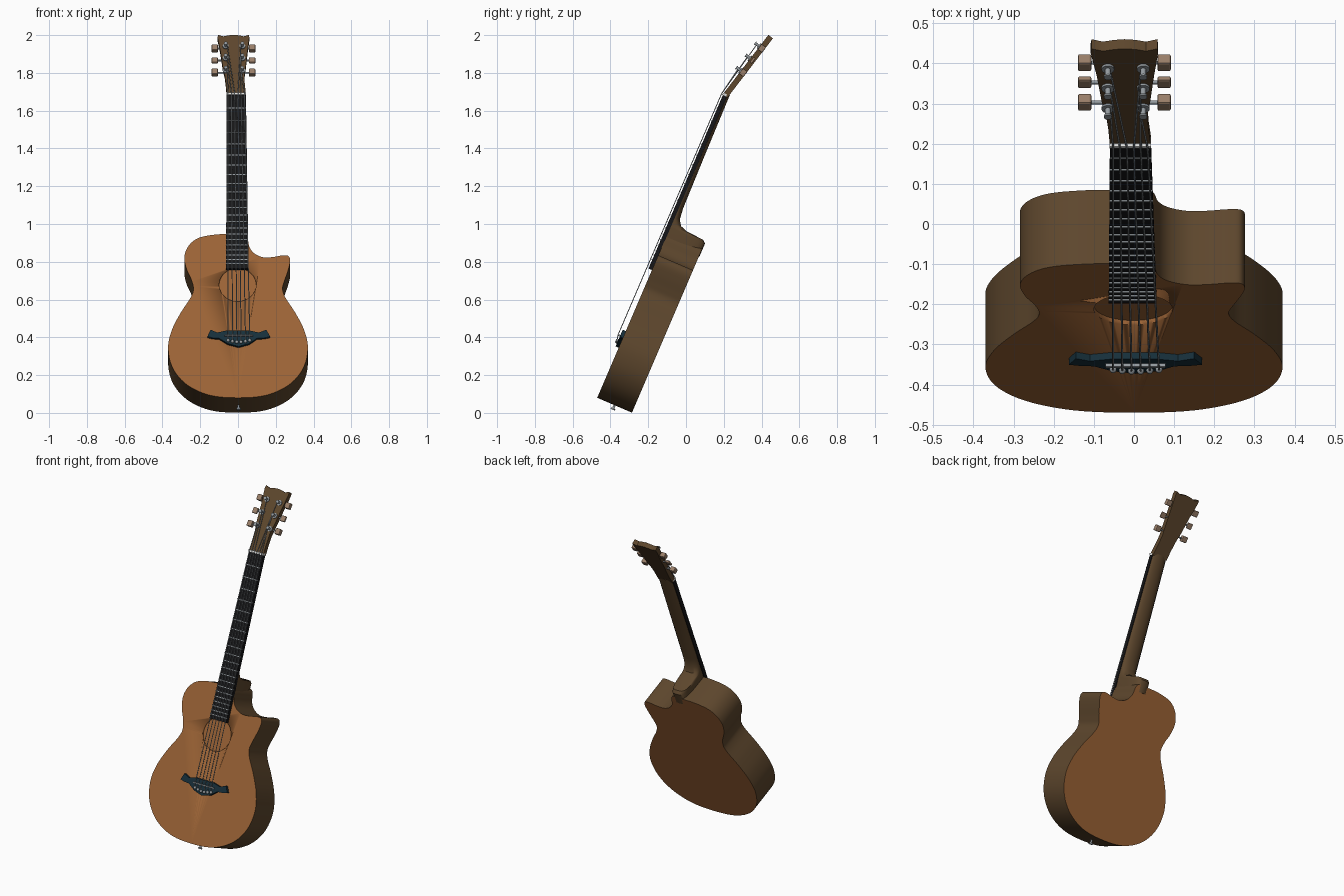
import bpy, bmesh, math
from mathutils import Matrix, Vector

if "Cube" in bpy.data.objects:
    bpy.data.objects.remove(bpy.data.objects["Cube"], do_unlink=True)

# Local frame: x across, y depth (negative = front), z along the neck
FRAME = Matrix.Translation((0, -0.47, 0.08)) @ Matrix.Rotation(math.radians(-23.2), 4, 'X')
BEND = Matrix.Translation((0, -0.02, 1.745)) @ Matrix.Rotation(math.radians(-14.3), 4, 'X')
HEAD = FRAME @ BEND


def material(name, rgb, rough=0.6):
    m = bpy.data.materials.new(name)
    m.use_nodes = True
    m.diffuse_color = (*rgb, 1)
    bsdf = next(n for n in m.node_tree.nodes if n.type == 'BSDF_PRINCIPLED')
    bsdf.inputs["Base Color"].default_value = (*rgb, 1)
    bsdf.inputs["Roughness"].default_value = rough
    return m


SPRUCE = material("honey wood", (0.33, 0.125, 0.036))
BROWN = material("brown wood", (0.11, 0.062, 0.026))
BLACK = material("black fretboard", (0.008, 0.008, 0.009))
NAVY = material("dark blue bridge", (0.008, 0.028, 0.042))
STEEL = material("steel", (0.30, 0.33, 0.35))
WHITE = material("white nut", (0.75, 0.75, 0.73))
TAN = material("tan button", (0.32, 0.21, 0.14))


def finish(name, bm, mats, frame, smooth=True):
    bmesh.ops.recalc_face_normals(bm, faces=bm.faces[:])
    me = bpy.data.meshes.new(name)
    bm.to_mesh(me)
    bm.free()
    ob = bpy.data.objects.new(name, me)
    bpy.context.scene.collection.objects.link(ob)
    for m in mats:
        me.materials.append(m)
    ob.matrix_world = frame
    if smooth:
        bpy.ops.object.select_all(action='DESELECT')
        ob.select_set(True)
        bpy.context.view_layer.objects.active = ob
        bpy.ops.object.shade_smooth_by_angle(angle=math.radians(35))
    return ob


def loft(bm, rings):
    rows = [[bm.verts.new(p) for p in r] for r in rings]
    n = len(rows[0])
    for a, b in zip(rows, rows[1:]):
        for i in range(n):
            bm.faces.new((a[i], a[(i + 1) % n], b[(i + 1) % n], b[i]))
    bm.faces.new(rows[0])
    bm.faces.new(rows[-1])


def prism(name, pts, d0, d1, mats, frame=FRAME):
    bm = bmesh.new()
    loft(bm, [[(x, d, z) for x, z in pts] for d in (d0, d1)])
    return finish(name, bm, mats, frame)


def boxes(name, items, mat, frame=FRAME, bevel=0):
    bm = bmesh.new()
    for c, s in items:
        bmesh.ops.create_cube(bm, size=1, matrix=Matrix.Translation(c) @ Matrix.Diagonal((*s, 1)))
    ob = finish(name, bm, [mat], frame, False)
    if bevel:
        mod = ob.modifiers.new("soft edges", 'BEVEL')
        mod.width, mod.segments = bevel, 2
    return ob


def rods(name, items, mat, frame=FRAME, sides=16):
    """Cylinders given as (start, end, radius)."""
    bm = bmesh.new()
    for a, b, r in items:
        a, b = Vector(a), Vector(b)
        m = Matrix.Translation((a + b) / 2) @ (b - a).to_track_quat('Z', 'Y').to_matrix().to_4x4()
        bmesh.ops.create_cone(bm, cap_ends=True, segments=sides, radius1=r, radius2=r,
                              depth=(b - a).length, matrix=m)
    return finish(name, bm, [mat], frame)


def smooth_loop(pts, steps=6):
    """Closed Catmull-Rom curve through the points."""
    out, n = [], len(pts)
    for i in range(n):
        a, b, c, d = (Vector(pts[(i + k) % n]) for k in (-1, 0, 1, 2))
        for s in range(steps):
            t = s / steps
            out.append(tuple(0.5 * (2 * b + (c - a) * t + (2 * a - 5 * b + 4 * c - d) * t * t
                                    + (3 * b - a - 3 * c + d) * t ** 3)))
    return out


# Body: shared lower bout, cutaway on +x, full shoulder on -x
bout = [(0.15, 0.015), (0.27, 0.075), (0.345, 0.17), (0.37, 0.285), (0.35, 0.39),
        (0.303, 0.49), (0.252, 0.575), (0.236, 0.625)]
horn = [(0.245, 0.67), (0.264, 0.73), (0.276, 0.785), (0.267, 0.816), (0.235, 0.82), (0.18, 0.81),
        (0.13, 0.81), (0.085, 0.833), (0.06, 0.87), (0.05, 0.92), (0.03, 0.943)]
shoulder = [(0.03, 0.943), (0.12, 0.94), (0.21, 0.92), (0.262, 0.875), (0.284, 0.81),
            (0.272, 0.74), (0.247, 0.68)]
outline = [(0, 0)] + bout + horn + [(-x, z) for x, z in shoulder + bout[::-1]]
body = prism("body", smooth_loop(outline), 0, 0.2, [SPRUCE, BROWN])
for p in body.data.polygons:
    p.material_index = 0 if abs(p.normal.y) > 0.9 else 1

# Sound hole: shallow round recess
cutter = rods("hole_cutter", [((-0.002, -0.05, 0.653), (-0.002, 0.012, 0.653), 0.098)], SPRUCE, sides=64)
mod = body.modifiers.new("sound hole", 'BOOLEAN')
mod.operation, mod.object, mod.solver = 'DIFFERENCE', cutter, 'EXACT'
bpy.context.view_layer.update()
bpy.context.view_layer.objects.active = body
bpy.ops.object.modifier_apply(modifier=mod.name)
bpy.data.objects.remove(cutter, do_unlink=True)

# Neck and heel: rounded sections (height, centre, half width, depth, squareness)
stations = [(1.75, -0.009, 0.050, 0.014, 1), (1.4, -0.007, 0.052, 0.018, 1),
            (1.1, -0.005, 0.054, 0.023, 1), (1.04, -0.004, 0.054, 0.03, 0.9),
            (1.01, -0.004, 0.054, 0.05, 0.7), (0.996, -0.004, 0.054, 0.09, 0.6),
            (0.99, -0.004, 0.054, 0.185, 0.5), (0.975, -0.004, 0.054, 0.203, 0.5),
            (0.90, -0.004, 0.050, 0.203, 0.5)]
bm = bmesh.new()
rings = []
for z, cx, hw, dep, e in stations:
    arc = [math.pi * i / 16 for i in range(17)]
    rings.append([(cx + hw * math.copysign(abs(math.cos(a)) ** e, math.cos(a)),
                   -0.004 + (dep + 0.004) * abs(math.sin(a)) ** e, z) for a in arc])
loft(bm, rings)
finish("neck", bm, [BROWN], FRAME)

# Fretboard, frets and nut
NUT, SADDLE, END = 1.737, 0.35, 0.736
prism("fretboard", [(-0.063, END), (0.056, END), (0.042, NUT), (-0.06, NUT)], -0.02, 0.002, [BLACK])
frets = []
for n in range(1, 22):
    z = SADDLE + (NUT - SADDLE) * 2 ** (-n / 12)
    t = (z - END) / (NUT - END)
    frets.append(((-0.0035 - 0.0055 * t, -0.021, z), (0.119 - 0.017 * t, 0.006, 0.005)))
boxes("frets", frets, STEEL)
boxes("nut", [((-0.009, -0.014, NUT + 0.004), (0.103, 0.026, 0.012))], WHITE)

# Bridge, saddle and pins
bridge = [(0.15, 0.384), (0.17, 0.345), (0.14, 0.338), (0.1, 0.335), (0.06, 0.305), (0.003, 0.288),
          (-0.055, 0.305), (-0.1, 0.335), (-0.135, 0.338), (-0.162, 0.345), (-0.145, 0.384),
          (-0.11, 0.368), (-0.06, 0.38), (0.06, 0.38), (0.11, 0.368)]
prism("bridge", bridge, -0.018, 0.001, [NAVY])
boxes("saddle", [((0.004, -0.02, SADDLE), (0.15, 0.014, 0.008))], STEEL)
pin_x = [-0.052 + 0.0228 * i for i in range(6)]
pin_z = [0.322 - 0.01 * math.sin(math.pi * i / 5) for i in range(6)]
bm = bmesh.new()
for x, z in zip(pin_x, pin_z):
    bmesh.ops.create_uvsphere(bm, u_segments=14, v_segments=8, radius=0.009,
                              matrix=Matrix.Translation((x, -0.021, z)))
finish("bridge_pins", bm, [STEEL], FRAME)

# Headstock with scalloped crown
head = [(0.042, -0.005), (0.036, 0.06), (0.034, 0.12), (0.04, 0.17), (0.05, 0.28), (0.06, 0.372),
        (0.058, 0.39), (0.03, 0.38), (0.005, 0.387), (-0.024, 0.39), (-0.05, 0.387), (-0.077, 0.38),
        (-0.106, 0.39), (-0.108, 0.372), (-0.093, 0.28), (-0.08, 0.17), (-0.07, 0.12),
        (-0.064, 0.06), (-0.06, -0.005)]
prism("headstock", head, 0, 0.03, [BROWN], HEAD)

# Tuners: washer, post, shaft and button on each side
metal, buttons, posts = [], [], {}
for row, s in enumerate((0.15, 0.232, 0.312)):
    for side in (-1, 1):
        x = -0.021 + side * 0.044
        metal += [((x, 0.001, s), (x, -0.006, s), 0.016), ((x, -0.005, s), (x, -0.03, s), 0.007),
                  ((x, -0.026, s), (x, -0.031, s), 0.010),
                  ((x, 0.016, s), (-0.024 + side * 0.09, 0.016, s), 0.005)]
        buttons.append(((-0.024 + side * 0.099, 0.016, s),
                        (0.034, 0.014 if row == 1 else 0.03, 0.036)))
        posts[side, row] = BEND @ Vector((x - side * 0.007, -0.018, s))
rods("tuner_posts", metal, STEEL, HEAD)
boxes("tuner_buttons", buttons, TAN, HEAD, 0.005)

# Strings from pins over saddle and nut to the posts
cu = bpy.data.curves.new("strings", 'CURVE')
cu.dimensions, cu.bevel_depth, cu.bevel_resolution = '3D', 0.0026, 1
for i in range(6):
    side, row = (-1, i) if i < 3 else (1, 5 - i)
    path = [(pin_x[i], -0.022, pin_z[i]), (pin_x[i], -0.030, SADDLE),
            (-0.052 + 0.0172 * i, -0.029, NUT + 0.004), posts[side, row]]
    sp = cu.splines.new('POLY')
    sp.points.add(len(path) - 1)
    for pt, co in zip(sp.points, path):
        pt.co = (*co, 1)
cu.materials.append(STEEL)
strings = bpy.data.objects.new("strings", cu)
bpy.context.scene.collection.objects.link(strings)
strings.matrix_world = FRAME

# Strap pin on the bottom edge
rods("strap_pin", [((0.003, 0.1, 0.005), (0.003, 0.1, -0.02), 0.006),
                   ((0.003, 0.1, -0.018), (0.003, 0.1, -0.026), 0.012)], STEEL)
